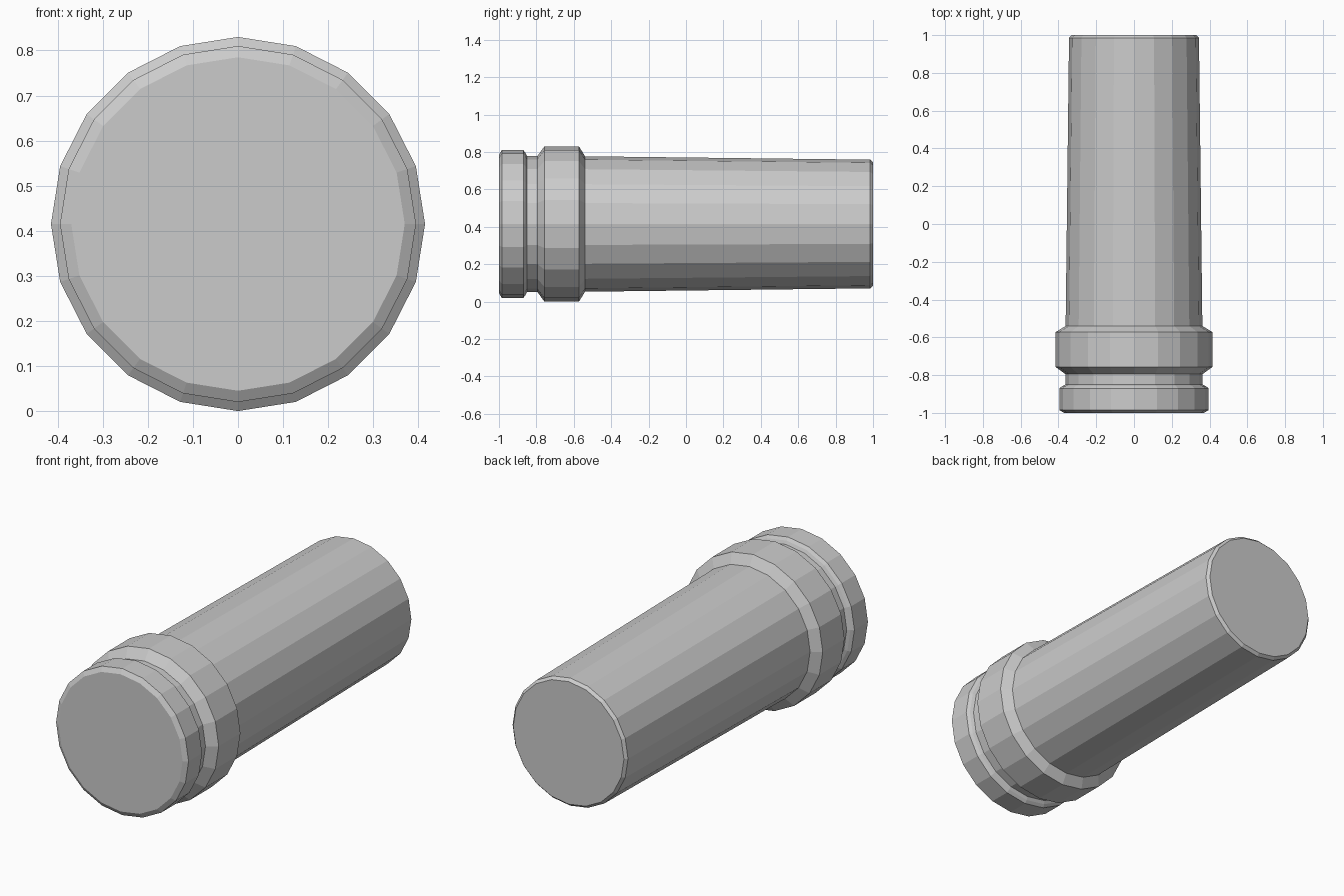
import bpy
import bmesh
from math import tau, sin, cos

cube = bpy.data.objects.get("Cube")
if cube:
    bpy.data.objects.remove(cube, do_unlink=True)

SIDES = 20
AXIS_Z = 0.415


def lathe_y(name, profile):
    """Turn (y, radius) points around the horizontal axis and cap both ends."""
    bm = bmesh.new()
    rings = []
    for y, r in profile:
        angles = [tau * i / SIDES for i in range(SIDES)]
        rings.append([bm.verts.new((r * cos(a), y, AXIS_Z + r * sin(a))) for a in angles])
    for a, b in zip(rings, rings[1:]):
        for i in range(SIDES):
            j = (i + 1) % SIDES
            bm.faces.new((a[i], a[j], b[j], b[i]))
    bm.faces.new(rings[0])
    bm.faces.new(rings[-1])
    bmesh.ops.recalc_face_normals(bm, faces=bm.faces)
    mesh = bpy.data.meshes.new(name)
    bm.to_mesh(mesh)
    bm.free()
    obj = bpy.data.objects.new(name, mesh)
    bpy.context.collection.objects.link(obj)
    return obj


# Chamfered end flange
flange = [(-1.0, 0.37), (-0.985, 0.395), (-0.87, 0.395), (-0.858, 0.38)]
# Recessed groove
groove = [(-0.85, 0.363), (-0.795, 0.363)]
# Raised collar with sloped shoulders
collar = [(-0.757, 0.415), (-0.572, 0.415), (-0.54, 0.362)]
# Long tapering barrel with a chamfered rear edge
barrel = [(0.985, 0.344), (1.0, 0.33)]

lathe_y("stepped_barrel", flange + groove + collar + barrel)
